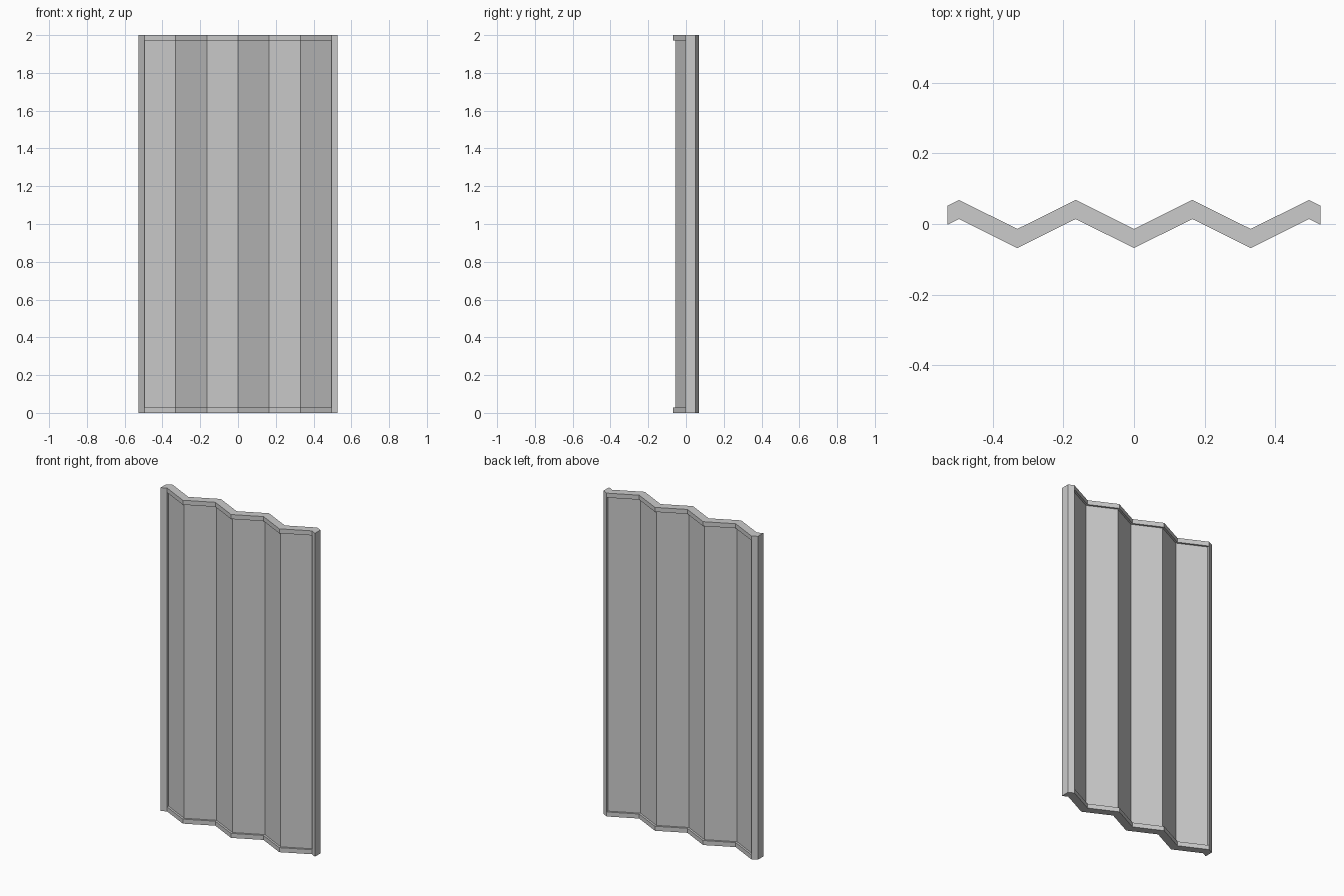
import bpy, bmesh

if "Cube" in bpy.data.objects:
    bpy.data.objects.remove(bpy.data.objects["Cube"])

FOLD, AMP, HALF, END = 0.165, 0.041, 0.027, 0.528
HEIGHT, RAIL, RECESS = 2.0, 0.028, 0.0135

# Zigzag centre line: fold peaks plus short end posts
path = [(i * FOLD, AMP if i % 2 else -AMP) for i in range(-3, 4)]
end_y = AMP - (END - 3 * FOLD) * 2 * AMP / FOLD
path = [(-END, end_y)] + path + [(END, end_y)]
levels = [0, RAIL, HEIGHT - RAIL, HEIGHT]

bm = bmesh.new()


def sheet(offset):
    """Grid of verts for the front or back surface."""
    return [[bm.verts.new((x, y + offset, z)) for z in levels] for x, y in path]


front, back = sheet(-HALF), sheet(HALF)
panels = {-1: [], 1: []}

# Front and back surfaces
for side, grid in ((-1, front), (1, back)):
    for i in range(len(path) - 1):
        for j in range(3):
            f = bm.faces.new((grid[i][j], grid[i + 1][j],
                              grid[i + 1][j + 1], grid[i][j + 1]))
            if j == 1 and 0 < i < len(path) - 2:
                panels[side].append(f)

# Top and bottom edges, then the outer post edges
for i in range(len(path) - 1):
    for j in (0, 3):
        bm.faces.new((front[i][j], front[i + 1][j], back[i + 1][j], back[i][j]))
for i in (0, len(path) - 1):
    for j in range(3):
        bm.faces.new((front[i][j], front[i][j + 1], back[i][j + 1], back[i][j]))
bmesh.ops.recalc_face_normals(bm, faces=bm.faces)

# Recess the panels between the rails and posts on both sides
for side, faces in panels.items():
    res = bmesh.ops.extrude_face_region(bm, geom=faces)
    verts = [g for g in res["geom"] if isinstance(g, bmesh.types.BMVert)]
    bmesh.ops.delete(bm, geom=[f for f in faces if f.is_valid], context="FACES")
    bmesh.ops.translate(bm, verts=verts, vec=(0, -side * RECESS, 0))
bmesh.ops.recalc_face_normals(bm, faces=bm.faces)

mesh = bpy.data.meshes.new("folding_screen")
bm.to_mesh(mesh)
bm.free()
bpy.context.collection.objects.link(bpy.data.objects.new("folding_screen", mesh))
